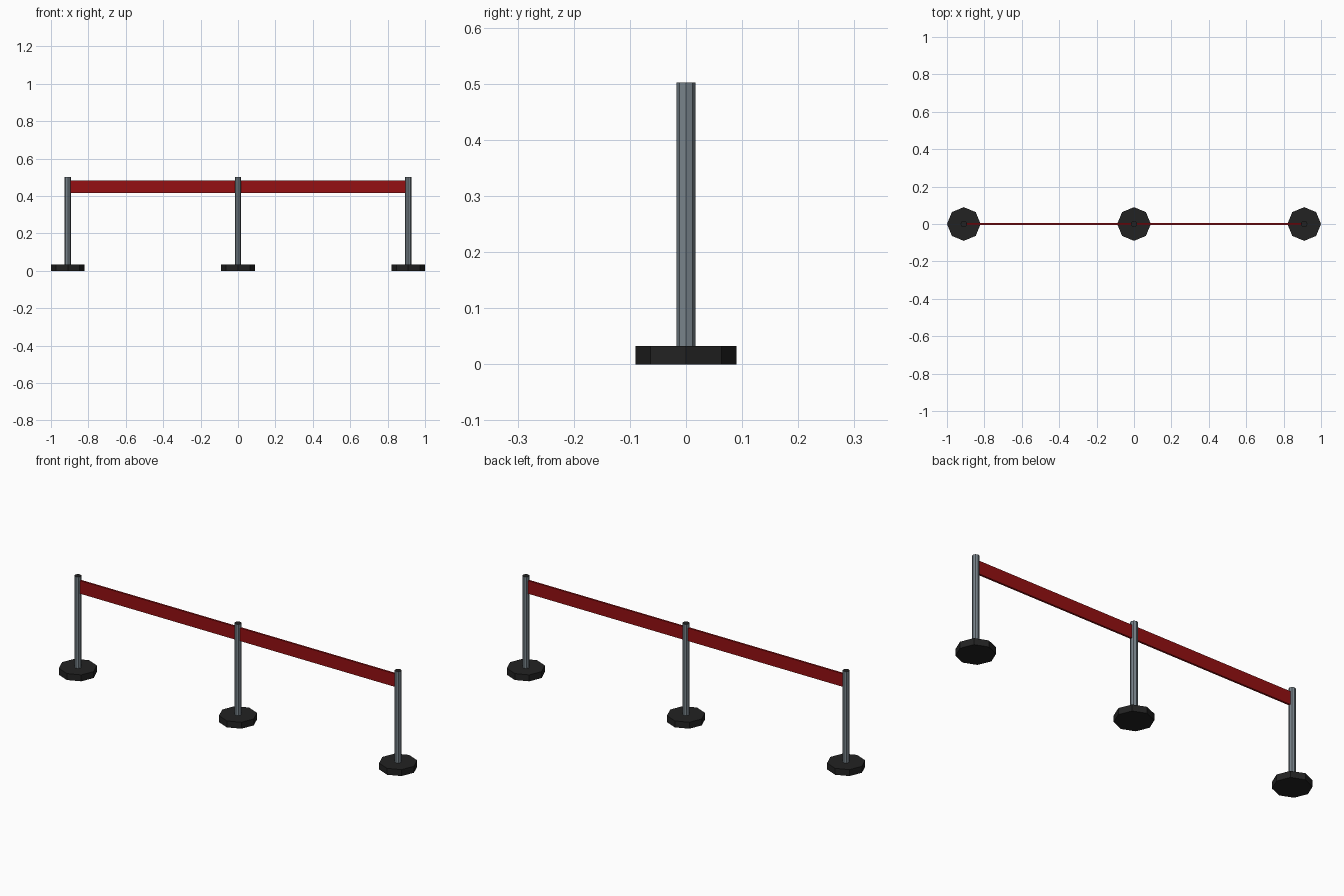
import bpy, bmesh, math
from mathutils import Matrix

if "Cube" in bpy.data.objects:
    bpy.data.objects.remove(bpy.data.objects["Cube"])


def material(name, rgb):
    m = bpy.data.materials.new(name)
    m.diffuse_color = (*rgb, 1)
    m.use_nodes = True
    m.node_tree.nodes["Principled BSDF"].inputs["Base Color"].default_value = m.diffuse_color
    return m


STEEL = material("grey steel", (0.19, 0.23, 0.26))
BLACK = material("black rubber", (0.016, 0.016, 0.016))
RED = material("red webbing", (0.30, 0.005, 0.006))


def finish(bm, name, mats):
    me = bpy.data.meshes.new(name)
    bm.to_mesh(me)
    bm.free()
    for m in mats:
        me.materials.append(m)
    ob = bpy.data.objects.new(name, me)
    bpy.context.collection.objects.link(ob)
    return ob


def octagon(name, x, radius, z0, z1, mats):
    """Flat-sided eight-sided column with corners on the axes."""
    bm = bmesh.new()
    bmesh.ops.create_cone(bm, cap_ends=True, segments=8, radius1=radius,
                          radius2=radius, depth=z1 - z0,
                          matrix=Matrix.Translation((x, 0, (z0 + z1) / 2)))
    bm.normal_update()
    # caps take the last material
    for f in bm.faces:
        if abs(f.normal.z) > 0.9:
            f.material_index = len(mats) - 1
    return finish(bm, name, mats)


def box(name, x0, x1, depth, z0, z1, mat):
    bm = bmesh.new()
    bmesh.ops.create_cube(bm, size=1)
    bmesh.ops.scale(bm, vec=(x1 - x0, depth, z1 - z0), verts=bm.verts)
    bmesh.ops.translate(bm, vec=((x0 + x1) / 2, 0, (z0 + z1) / 2), verts=bm.verts)
    return finish(bm, name, [mat])


# Three posts on weighted feet
SPACING = 0.91
for side, x in (("left", -SPACING), ("middle", 0), ("right", SPACING)):
    octagon(f"{side}_foot", x, 0.09, 0, 0.033, [BLACK])
    octagon(f"{side}_post", x, 0.017, 0.033, 0.502, [STEEL, BLACK])

# Two belts strung between the posts
for side, s in (("left", -1), ("right", 1)):
    a, b = sorted((0.01 * s, (SPACING - 0.01) * s))
    box(f"{side}_belt", a, b, 0.01, 0.415, 0.482, RED)
